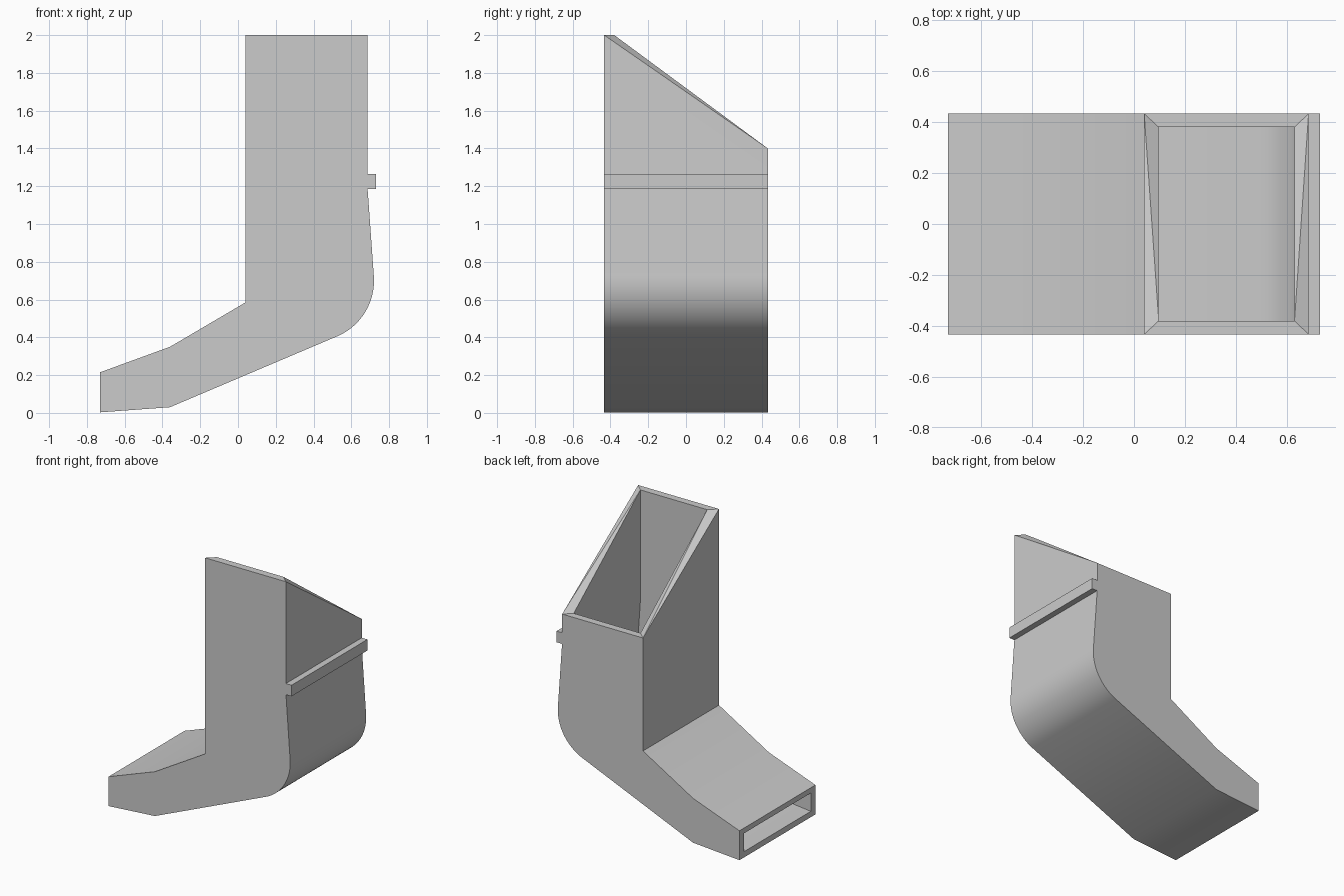
import bpy, bmesh
from math import sin, cos, radians

cube = bpy.data.objects.get("Cube")
if cube:
    bpy.data.objects.remove(cube)

grey = bpy.data.materials.new("plain grey")
grey.use_nodes = True
colour = (0.6, 0.6, 0.6, 1)
grey.diffuse_color = colour
grey.node_tree.nodes["Principled BSDF"].inputs["Base Color"].default_value = colour

HALF, INNER = 0.433, 0.38        # half depth outside and inside the walls
TOP_FRONT, TOP_BACK = 2.0, 1.4   # slanted top opening
MOUTH = -0.73


def heel(radius, steps=16):
    """Rounded outside bend, from the back wall down to the sole."""
    angles = [radians(4 - 71 * i / steps) for i in range(steps + 1)]
    return [(0.4 + radius * cos(a), 0.7 + radius * sin(a)) for a in angles]


def finish(bm, name):
    bmesh.ops.recalc_face_normals(bm, faces=bm.faces)
    mesh = bpy.data.meshes.new(name)
    bm.to_mesh(mesh)
    bm.free()
    obj = bpy.data.objects.new(name, mesh)
    bpy.context.collection.objects.link(obj)
    mesh.materials.append(grey)
    return obj


def sleeve(bm, upper, lower, half):
    """Tube with side walls; each chain runs from the top opening to the mouth."""
    sides = []
    for y, top in ((-half, TOP_FRONT), (half, TOP_BACK)):
        chains = []
        for chain in (upper, lower):
            points = [(chain[0][0], top)] + chain[1:]
            chains.append([bm.verts.new((x, y, z)) for x, z in points])
        sides.append(chains)
        bm.faces.new(chains[0] + chains[1][::-1])
    for front, back in zip(*sides):
        for i in range(len(front) - 1):
            bm.faces.new((front[i], front[i + 1], back[i + 1], back[i]))
    return sides


def corners(sides, end):
    (fu, fl), (bu, bl) = sides
    return [fu[end], fl[end], bl[end], bu[end]]


# Bent duct: outer skin and inner skin joined by a rim at each opening
bm = bmesh.new()
outer = sleeve(
    bm,
    [(0.04, 2), (0.04, 0.585), (-0.36, 0.35), (MOUTH, 0.215)],
    [(0.685, 2), (0.685, 1.2)] + heel(0.32) + [(-0.36, 0.03), (MOUTH, 0.003)],
    HALF)
inner = sleeve(
    bm,
    [(0.097, 2), (0.097, 0.55), (-0.34, 0.3), (MOUTH, 0.177)],
    [(0.63, 2), (0.63, 1.2)] + heel(0.265) + [(-0.36, 0.085), (MOUTH, 0.045)],
    INNER)
for end in (0, -1):
    o, n = corners(outer, end), corners(inner, end)
    for i in range(4):
        j = (i + 1) % 4
        if end == 0 and i % 2:      # sloping rim sides are folded
            bm.faces.new((o[i], o[j], n[i]) if i == 1 else (o[i], o[j], n[j]))
            bm.faces.new((o[j], n[j], n[i]) if i == 1 else (o[i], n[j], n[i]))
            continue
        bm.faces.new((o[i], o[j], n[j], n[i]))
# Fold the sloping rims corner to corner
duct = finish(bm, "bent_duct")

# Mounting rail across the outside wall
bm = bmesh.new()
bmesh.ops.create_cube(bm, size=1)
for v in bm.verts:
    v.co = (0.695 + 0.07 * v.co.x, 2 * HALF * v.co.y, 1.225 + 0.08 * v.co.z)
finish(bm, "mounting_rail")

# Smooth bends with crisp corners
bpy.ops.object.select_all(action="DESELECT")
duct.select_set(True)
bpy.context.view_layer.objects.active = duct
bpy.ops.object.shade_smooth_by_angle(angle=radians(30))
